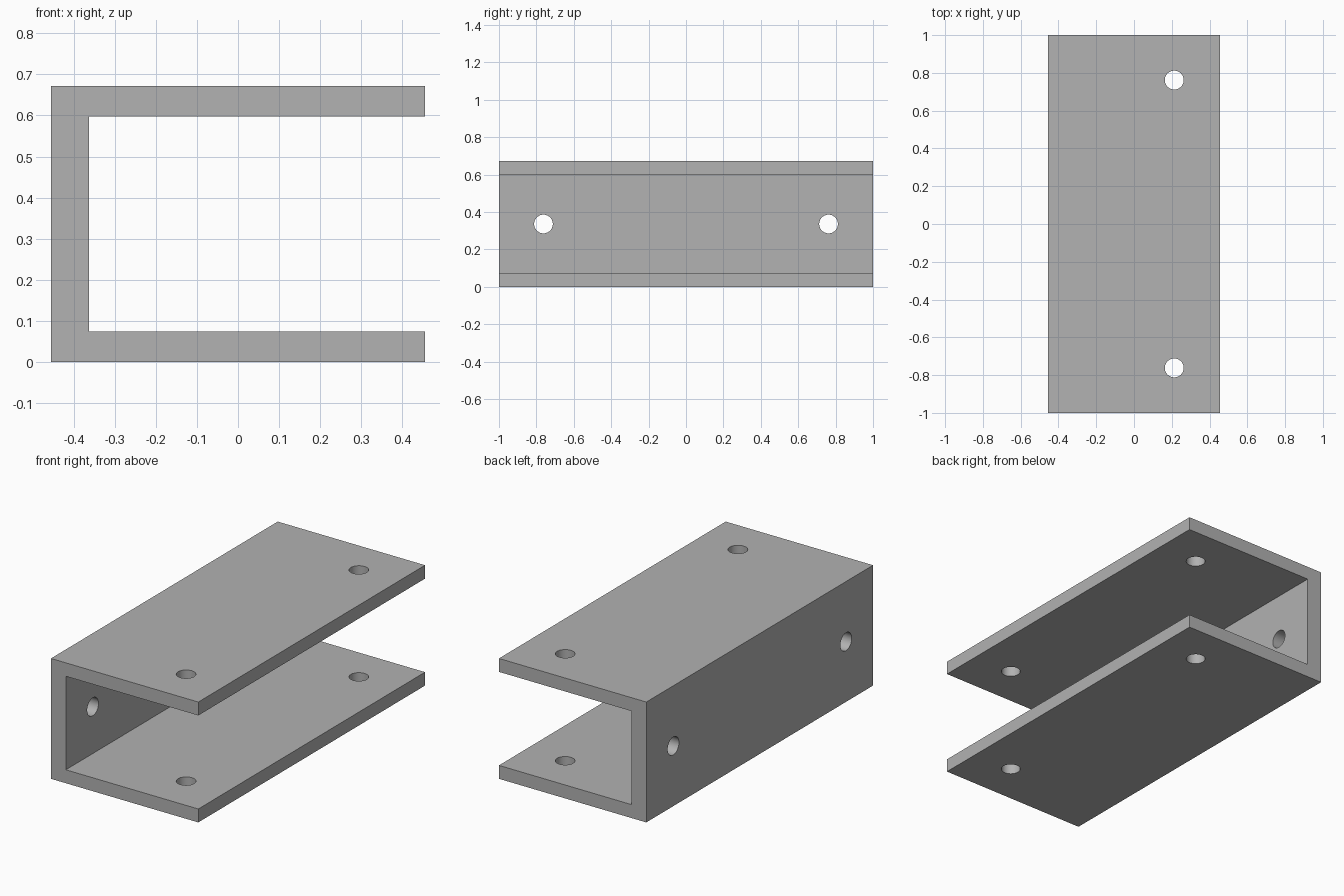
import bpy
import bmesh
from math import radians

if "Cube" in bpy.data.objects:
    bpy.data.objects.remove(bpy.data.objects["Cube"], do_unlink=True)

HALF_WIDTH, HALF_LENGTH, HEIGHT = 0.455, 1.0, 0.672
FLANGE, WEB = 0.075, 0.092
HOLE_RADIUS, HOLE_X, HOLE_Y = 0.05, 0.213, 0.762

grey = bpy.data.materials.new("plain grey")
grey.use_nodes = True
colour = (0.445, 0.445, 0.445, 1)
grey.diffuse_color = colour
grey.node_tree.nodes["Principled BSDF"].inputs["Base Color"].default_value = colour

# Channel: C-shaped profile extruded along its length
inner_x = -HALF_WIDTH + WEB
profile = [
    (-HALF_WIDTH, 0), (HALF_WIDTH, 0), (HALF_WIDTH, FLANGE), (inner_x, FLANGE),
    (inner_x, HEIGHT - FLANGE), (HALF_WIDTH, HEIGHT - FLANGE),
    (HALF_WIDTH, HEIGHT), (-HALF_WIDTH, HEIGHT),
]
bm = bmesh.new()
end = bm.faces.new([bm.verts.new((x, -HALF_LENGTH, z)) for x, z in profile])
sides = bmesh.ops.extrude_face_region(bm, geom=[end])["geom"]
bmesh.ops.translate(bm, vec=(0, 2 * HALF_LENGTH, 0),
                    verts=[v for v in sides if isinstance(v, bmesh.types.BMVert)])
bmesh.ops.recalc_face_normals(bm, faces=bm.faces)
mesh = bpy.data.meshes.new("channel_bracket")
bm.to_mesh(mesh)
bm.free()
mesh.materials.append(grey)
channel = bpy.data.objects.new("channel_bracket", mesh)
bpy.context.collection.objects.link(channel)


def drill(location, depth, rotation=(0, 0, 0)):
    """Cut one round hole through the channel."""
    bpy.ops.mesh.primitive_cylinder_add(vertices=48, radius=HOLE_RADIUS, depth=depth,
                                        location=location, rotation=rotation)
    cutter = bpy.context.object
    cutter.name = "hole_cutter"
    cutter.hide_render = True
    cutter.data.materials.append(grey)
    cut = channel.modifiers.new("hole", "BOOLEAN")
    cut.operation = "DIFFERENCE"
    cut.solver = "EXACT"
    cut.object = cutter
    bpy.context.view_layer.objects.active = channel
    bpy.ops.object.modifier_apply(modifier=cut.name)
    bpy.data.objects.remove(cutter, do_unlink=True)


# Bolt holes through both flanges and through the web, near each end
for y in (-HOLE_Y, HOLE_Y):
    drill((HOLE_X, y, HEIGHT / 2), HEIGHT * 2)
    drill((-HALF_WIDTH + WEB / 2, y, HEIGHT / 2), WEB * 3, (0, radians(90), 0))

# Round hole walls, crisp plate edges
bpy.ops.object.select_all(action="DESELECT")
channel.select_set(True)
bpy.context.view_layer.objects.active = channel
bpy.ops.object.shade_smooth_by_angle(angle=radians(30))
